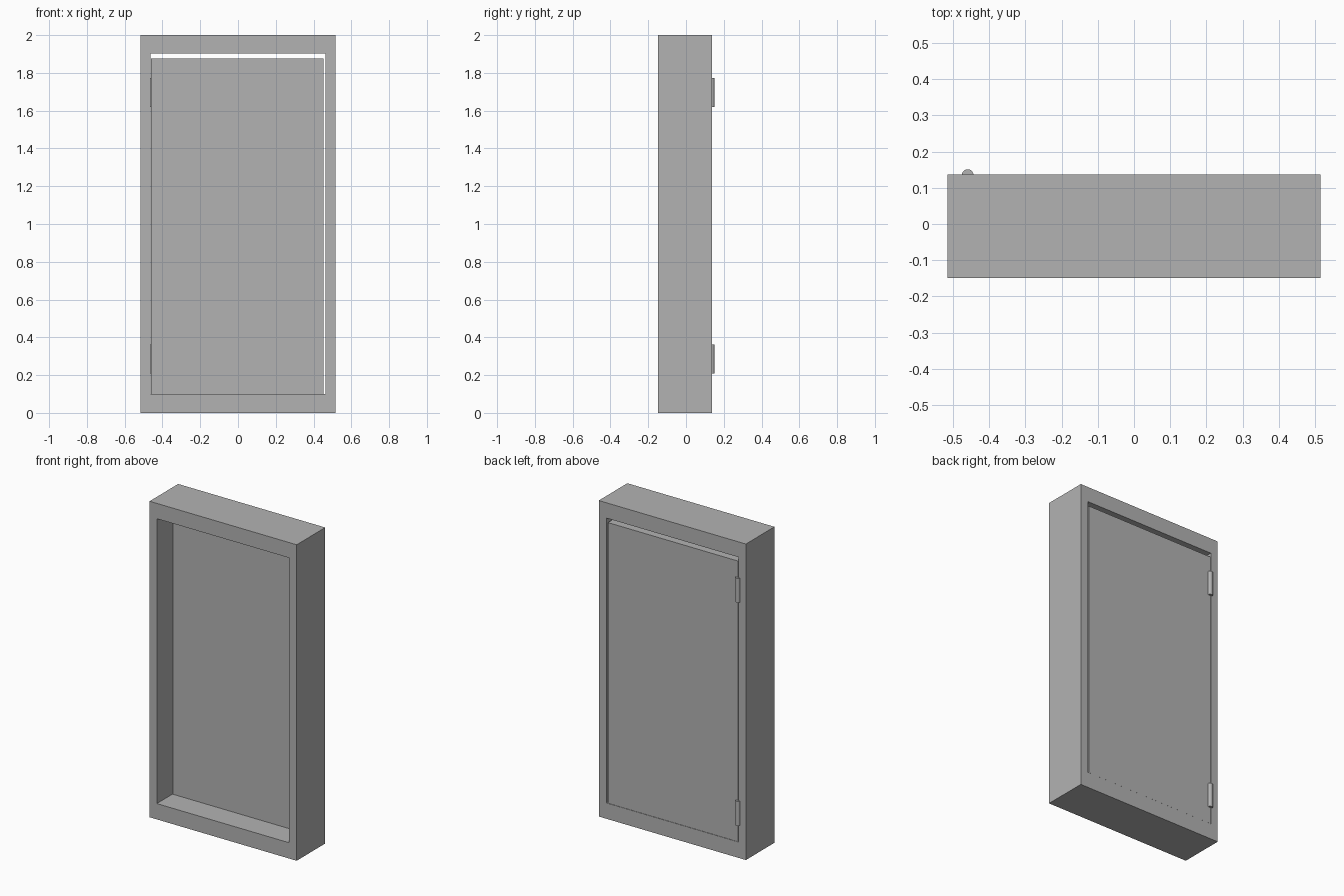
import bpy
import bmesh
from mathutils import Vector

cube = bpy.data.objects.get("Cube")
if cube:
    bpy.data.objects.remove(cube, do_unlink=True)

# One plain grey for everything
grey = bpy.data.materials.new("plain_grey")
grey.use_nodes = True
colour = (0.45, 0.45, 0.45, 1)
grey.diffuse_color = colour
grey.node_tree.nodes["Principled BSDF"].inputs["Base Color"].default_value = colour

BACK, FRONT = 0.137, -0.149


def finish(name, bm):
    bmesh.ops.recalc_face_normals(bm, faces=bm.faces)
    mesh = bpy.data.meshes.new(name)
    bm.to_mesh(mesh)
    bm.free()
    mesh.materials.append(grey)
    obj = bpy.data.objects.new(name, mesh)
    bpy.context.collection.objects.link(obj)
    return obj


def rectangle(bm, x0, x1, z0, z1, y):
    return [bm.verts.new((x, y, z)) for x, z in ((x0, z0), (x1, z0), (x1, z1), (x0, z1))]


# Door frame: outer and inner loops bridged front and back
bm = bmesh.new()
loops = [rectangle(bm, *size, y)
         for size, y in (((-0.515, 0.515, 0, 2), FRONT),
                         ((-0.515, 0.515, 0, 2), BACK),
                         ((-0.464, 0.462, 0.1, 1.903), BACK),
                         ((-0.464, 0.462, 0.1, 1.903), FRONT))]
for a, b in zip(loops, loops[1:] + loops[:1]):
    for i in range(4):
        j = (i + 1) % 4
        bm.faces.new((a[i], a[j], b[j], b[i]))
finish("door_frame", bm)

# Door leaf, with a gap at its top and free edge
bm = bmesh.new()
front = bm.faces.new(rectangle(bm, -0.461, 0.452, 0.101, 1.877, 0.006))
extruded = bmesh.ops.extrude_face_region(bm, geom=[front], use_keep_orig=True)["geom"]
moved = [v for v in extruded if isinstance(v, bmesh.types.BMVert)]
bmesh.ops.translate(bm, verts=moved, vec=Vector((0, BACK - 0.007, 0)))
finish("door_leaf", bm)

# Hinge barrels on the back
for name, z in (("lower_hinge", 0.285), ("upper_hinge", 1.697)):
    bm = bmesh.new()
    bmesh.ops.create_cone(bm, cap_ends=True, segments=32, radius1=0.016,
                          radius2=0.016, depth=0.154)
    bmesh.ops.translate(bm, verts=bm.verts, vec=Vector((-0.459, 0.135, z)))
    hinge = finish(name, bm)
    bpy.ops.object.select_all(action="DESELECT")
    hinge.select_set(True)
    bpy.context.view_layer.objects.active = hinge
    bpy.ops.object.shade_smooth_by_angle()
